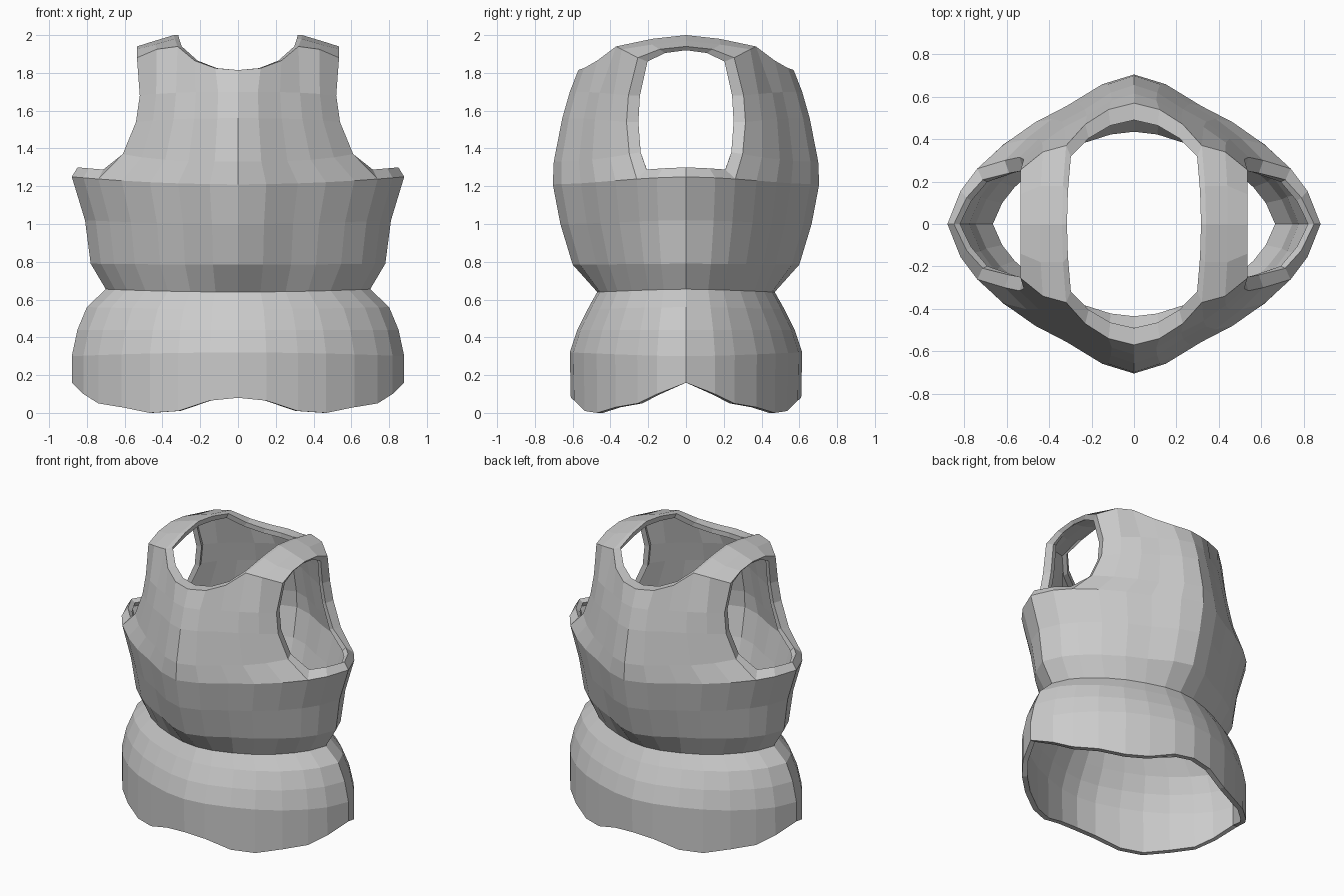
import bpy, bmesh

if "Cube" in bpy.data.objects:
    bpy.data.objects.remove(bpy.data.objects["Cube"])

# Quarter cross-sections, centre front to side seam (fractions of half width / depth)
FX = [0, .17, .36, .53, .70, .84, .93, 1]
CHEST = [1, .935, .79, .68, .53, .37, .22, 0]
HIP = [1, .97, .88, .77, .61, .42, .25, 0]


def ring(X, Y, prof, z0, z1):
    """Horizontal row: z0 at centre front, z1 at the side seam."""
    return [(X * fx, Y * fy, z0 + (z1 - z0) * fx * fx) for fx, fy in zip(FX, prof)]


def panel_row(xe, ye, ze, Yc, zc):
    """Chest row from the centre line to the armhole edge."""
    row = []
    for i in range(6):
        t = FX[i] / FX[5]
        s = (CHEST[i] - CHEST[5]) / (1 - CHEST[5])
        row.append((xe * t, ye + (Yc - ye) * s, zc + (ze - zc) * t ** 3))
    return row


# Skirt and bodice rows
hem_z = [.08, .065, .01, 0, .03, .05, .10, .16]
hem = [(.88 * fx, .61 * fy, z) for fx, fy, z in zip(FX, HIP, hem_z)]
rows = [
    hem,
    ring(.88, .615, HIP, .32, .30),
    ring(.85, .575, HIP, .44, .44),
    ring(.80, .52, HIP, .55, .56),
    ring(.70, .47, HIP, .64, .655),
    ring(.78, .60, CHEST, .785, .79),
    ring(.81, .665, CHEST, 1.0, 1.02),
    ring(.88, .705, CHEST, 1.21, 1.25),
    # upper chest beside the armhole
    panel_row(.61, .30, 1.37, .70, 1.33),
    panel_row(.54, .315, 1.54, .655, 1.56),
    panel_row(.52, .305, 1.68, .615, 1.70),
    # neckline and shoulder
    [(0, .57, 1.815), (.12, .54, 1.825), (.23, .47, 1.865),
     (.32, .37, 1.94), (.43, .34, 1.925), (.535, .255, 1.88)],
]
# Shoulder straps: columns 3-5 continue over the top
straps = [rows[-1][3:],
          [(.335, .18, 1.98), (.44, .18, 1.95), (.535, .14, 1.925)],
          [(.34, 0, 2.0), (.44, 0, 1.97), (.535, 0, 1.94)]]

bm = bmesh.new()


def add_grid(grid, sx, sy):
    for a, b in zip(grid, grid[1:]):
        n = min(len(a), len(b))
        for i in range(n - 1):
            quad = [a[i], a[i + 1], b[i + 1], b[i]]
            bm.faces.new([bm.verts.new((x * sx, y * sy, z)) for x, y, z in quad])


# Mirror the quarter to all four sides
for sx in (1, -1):
    for sy in (1, -1):
        add_grid(rows, sx, sy)
        add_grid(straps, sx, sy)
bmesh.ops.remove_doubles(bm, verts=bm.verts, dist=.0005)

# Rims: fold the neck and armhole edges inward
edges = [e for e in bm.edges if e.is_boundary and min(v.co.z for v in e.verts) > .6]
res = bmesh.ops.extrude_edge_only(bm, edges=edges)
for v in [g for g in res["geom"] if isinstance(g, bmesh.types.BMVert)]:
    x, y, z = v.co
    if abs(x) < .4:                       # neck
        v.co = (x * .93, y * .86, z)
    else:                                 # armhole
        low = max(0, 1.4 - z) / .15
        v.co = (x * .965, y * .8, z + .05 * min(1, low) - (.02 if z > 1.8 else 0))

bmesh.ops.recalc_face_normals(bm, faces=bm.faces)
outer = max(bm.faces, key=lambda f: f.calc_center_median().y)
if outer.normal.y < 0:
    bmesh.ops.reverse_faces(bm, faces=bm.faces)

me = bpy.data.meshes.new("vest")
bm.to_mesh(me)
bm.free()
vest = bpy.data.objects.new("vest", me)
bpy.context.collection.objects.link(vest)

# Cloth thickness, inward
mod = vest.modifiers.new("thickness", 'SOLIDIFY')
mod.thickness = .035
mod.offset = -1
